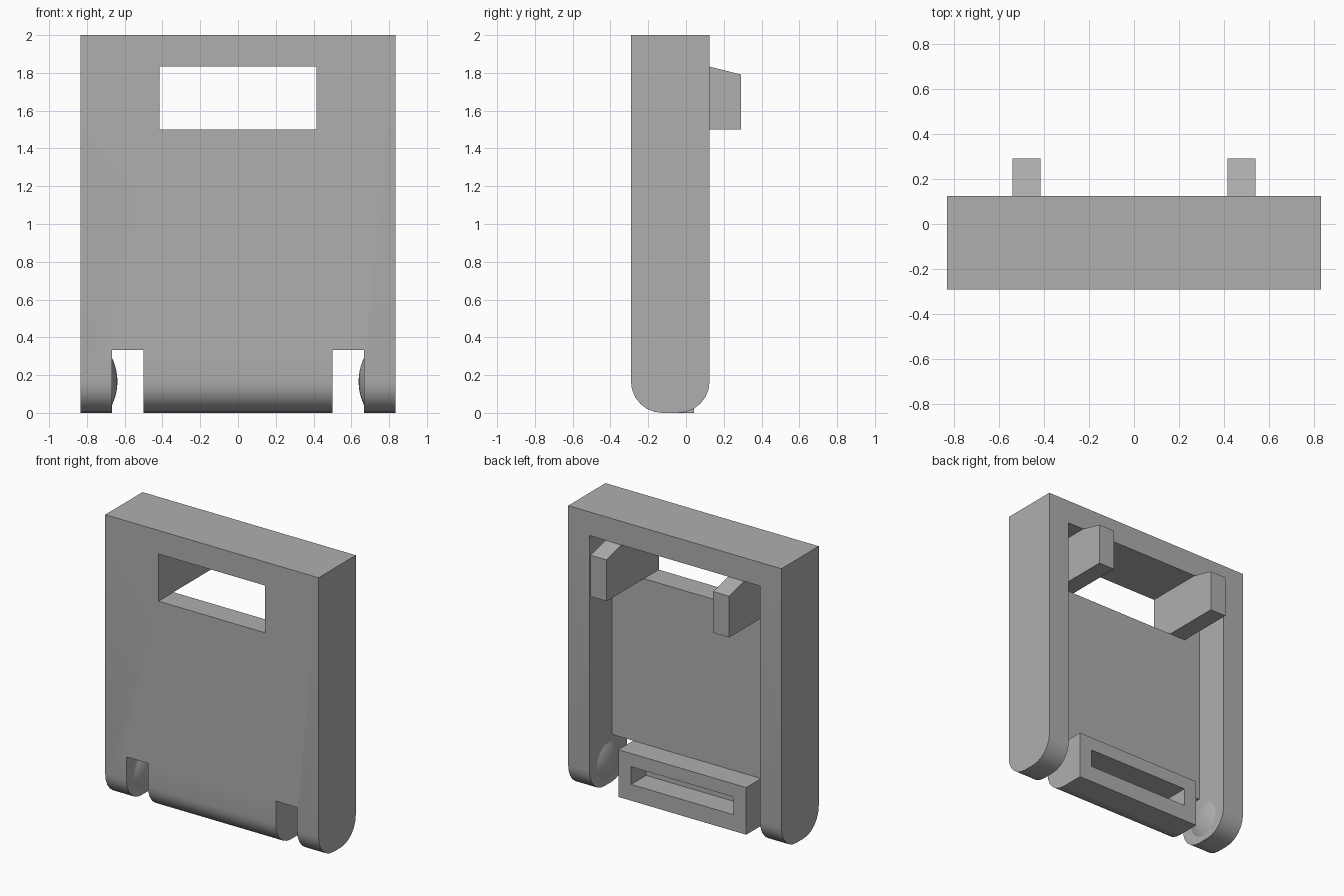
import bpy, bmesh, math
from mathutils import Matrix, Vector

cube = bpy.data.objects.get("Cube")
if cube:
    bpy.data.objects.remove(cube, do_unlink=True)

U = 2 / 24                      # design unit: the plate is 24 units tall
FRONT, BACK = -3.5 * U, 1.5 * U
PANEL = -1.5 * U                # inner face of the front panel
RAIL = 8 * U                    # inner face of the side rails

grey = bpy.data.materials.new("plain grey")
grey.use_nodes = True
colour = (0.43, 0.43, 0.43, 1)
grey.diffuse_color = colour
grey.node_tree.nodes["Principled BSDF"].inputs["Base Color"].default_value = colour


def finish(name, bm):
    bmesh.ops.recalc_face_normals(bm, faces=bm.faces)
    mesh = bpy.data.meshes.new(name)
    bm.to_mesh(mesh)
    bm.free()
    mesh.materials.append(grey)
    ob = bpy.data.objects.new(name, mesh)
    bpy.context.collection.objects.link(ob)
    return ob


def extrude_x(name, profile, x0, x1):
    """Extrude a (y, z) outline from x0 to x1."""
    bm = bmesh.new()
    face = bm.faces.new([bm.verts.new((x0, y, z)) for y, z in profile])
    out = bmesh.ops.extrude_face_region(bm, geom=[face])["geom"]
    verts = [v for v in out if isinstance(v, bmesh.types.BMVert)]
    bmesh.ops.translate(bm, verts=verts, vec=(x1 - x0, 0, 0))
    return finish(name, bm)


def box(name, x0, x1, y0, y1, z0, z1):
    return extrude_x(name, [(y0, z0), (y1, z0), (y1, z1), (y0, z1)], x0, x1)


def select(ob):
    bpy.ops.object.select_all(action="DESELECT")
    ob.select_set(True)
    bpy.context.view_layer.objects.active = ob


def cut(ob, *bounds):
    cutter = box("cutter", *bounds)
    mod = ob.modifiers.new("cut", "BOOLEAN")
    mod.operation, mod.solver, mod.object = "DIFFERENCE", "EXACT", cutter
    select(ob)
    bpy.ops.object.modifier_apply(modifier=mod.name)
    bpy.data.objects.remove(cutter, do_unlink=True)


def smooth(ob):
    select(ob)
    bpy.ops.object.shade_smooth_by_angle(angle=math.radians(30))


def arc(cy, cz, r, a0, a1, n=6):
    angles = [math.radians(a0 + (a1 - a0) * i / n) for i in range(n + 1)]
    return [(cy + r * math.cos(a), cz + r * math.sin(a)) for a in angles]


# Body plate with rounded lower edges
r = 2 * U
outline = (arc(FRONT + r, r, r, 180, 270) + arc(BACK - r, r, r, 270, 360)
           + [(BACK, 2), (FRONT, 2)])
body = extrude_x("body", outline, -10 * U, 10 * U)

# Rear pocket, window and the two notches beside the lower block
cut(body, -RAIL, RAIL, PANEL, 1, -1, 22 * U)
cut(body, -5 * U, 5 * U, -1, 0, 18 * U, 22 * U)
for x0, x1 in ((-RAIL, -6 * U), (6 * U, RAIL)):
    cut(body, x0, x1, -1, 0, -1, 4 * U)
smooth(body)

# Lower block with a slot open to the rear
block = box("slotted_block", -6 * U, 6 * U, PANEL, 0.5 * U, 0, 4 * U)
cut(block, -0.4, 0.4, -1, 1, 0.115, 0.24)

for side, s in (("left", 1), ("right", -1)):
    # Hook with a sloping tip beside the window
    hook = [(PANEL, 18 * U), (3.5 * U, 18 * U), (3.5 * U, 21.5 * U),
            (BACK, 22 * U), (PANEL, 22 * U)]
    extrude_x(side + "_hook", hook, s * 5 * U, s * 6.5 * U)

    # Shallow domed pivot on the inner face of the rail
    bm = bmesh.new()
    R, rise = 0.29, 0.028
    centre = Vector((s * (RAIL - rise + R), -U, 2 * U))
    place = Matrix.Translation(centre) @ Matrix.Rotation(math.pi / 2, 4, "Y")
    bmesh.ops.create_uvsphere(bm, u_segments=32, v_segments=48, radius=R, matrix=place)
    bmesh.ops.bisect_plane(bm, geom=bm.verts[:] + bm.edges[:] + bm.faces[:],
                           plane_co=(s * RAIL, 0, 0), plane_no=(s, 0, 0),
                           clear_outer=True)
    bmesh.ops.holes_fill(bm, edges=[e for e in bm.edges if e.is_boundary])
    smooth(finish(side + "_pivot", bm))
